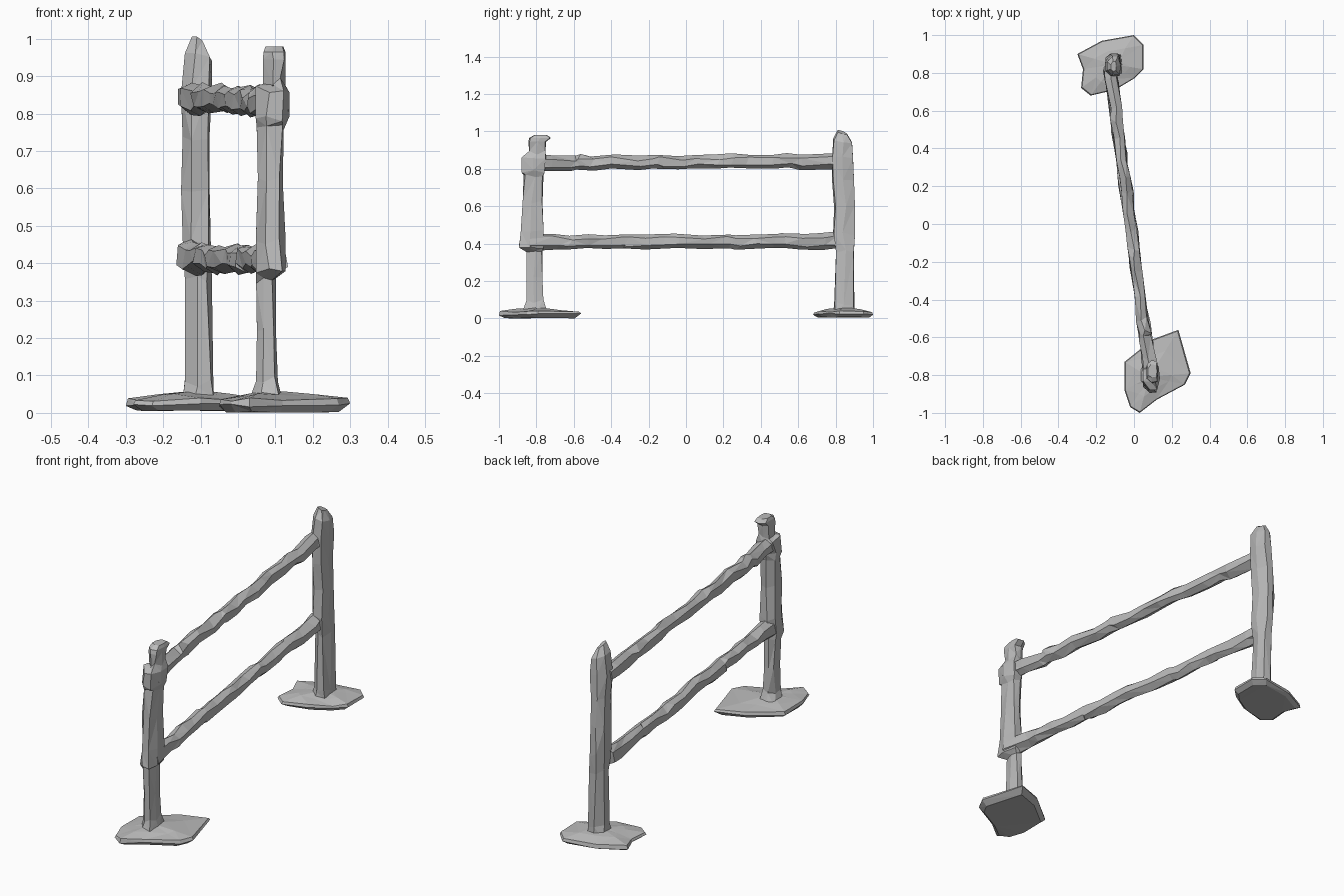
import bpy, bmesh, math, random
from mathutils import Vector

if "Cube" in bpy.data.objects:
    bpy.data.objects.remove(bpy.data.objects["Cube"], do_unlink=True)

random.seed(7)
grey = bpy.data.materials.new("weathered grey")
grey.use_nodes = True
colour = (0.5, 0.5, 0.5, 1)
grey.diffuse_color = colour
grey.node_tree.nodes["Principled BSDF"].inputs["Base Color"].default_value = colour


def finish(name, bm):
    """Triangulate into rough facets and link as a flat-shaded object."""
    bmesh.ops.recalc_face_normals(bm, faces=bm.faces)
    bmesh.ops.triangulate(bm, faces=bm.faces, quad_method="SHORT_EDGE")
    mesh = bpy.data.meshes.new(name)
    bm.to_mesh(mesh)
    bm.free()
    mesh.materials.append(grey)
    bpy.context.collection.objects.link(bpy.data.objects.new(name, mesh))


def loft(name, rings):
    """Skin a list of equally long point rings and cap both ends."""
    bm = bmesh.new()
    loops = [[bm.verts.new(p) for p in ring] for ring in rings]
    for low, high in zip(loops, loops[1:]):
        for i in range(len(low)):
            j = (i + 1) % len(low)
            bm.faces.new((low[i], low[j], high[j], high[i]))
    bm.faces.new(loops[0])
    bm.faces.new(loops[-1])
    finish(name, bm)


def post(name, sections, sides=7, lean=(0, 0)):
    """Hewn post from sections of z, x range and y range."""
    rings = []
    for z, x0, x1, y0, y1 in sections:
        ring = []
        for i in range(sides):
            a = math.tau * (i + random.uniform(-0.2, 0.2)) / sides
            u, v = math.cos(a), math.sin(a)
            grow = 1.06 / max(abs(u), abs(v), 0.8)     # squarish section
            dx, dy = u * grow * (x1 - x0) / 2, v * grow * (y1 - y0) / 2
            tilt = lean[0] * u + lean[1] * v if z > 0.9 else random.uniform(-0.012, 0.012)
            ring.append(((x0 + x1) / 2 + dx, (y0 + y1) / 2 + dy, z + tilt))
        rings.append(ring)
    loft(name, rings)


def rail(name, start, end, width, height, steps=19, sides=6):
    """Rough-cut beam with uneven sections between two points."""
    start, end = Vector(start), Vector(end)
    along = (end - start).normalized()
    across = along.cross(Vector((0, 0, 1))).normalized()
    up = across.cross(along)
    rings = []
    for k in range(steps):
        t = k / (steps - 1)
        wobble = random.uniform(-0.5, 0.5) / steps if 0 < k < steps - 1 else 0
        centre = start.lerp(end, t + wobble)
        centre += across * random.uniform(-0.006, 0.006) + up * random.uniform(-0.005, 0.005)
        swell = 1 + 0.25 * abs(2 * t - 1) ** 6
        ring = []
        for i in range(sides):
            a = math.tau * (i + 0.5 + random.uniform(-0.22, 0.22)) / sides
            r = swell * random.uniform(0.9, 1.1)
            slip = along * random.uniform(-0.016, 0.016)
            ring.append(centre + slip + across * math.cos(a) * width * r
                        + up * math.sin(a) * height * r)
        rings.append(ring)
    loft(name, rings)


def slab(name, outline, hub, bottom):
    """Flat stone foot: chipped rim, flat underside, low rise to the post."""
    def ring(scale, z, rough):
        return [(hub[0] + (x - hub[0]) * scale, hub[1] + (y - hub[1]) * scale,
                 z + random.uniform(-rough, rough)) for x, y in outline]
    loft(name, [ring(0.86, bottom, 0.002), ring(1, 0.022, 0.006),
                ring(0.97, 0.036, 0.005), ring(0.55, 0.048, 0.004),
                ring(0.2, 0.056, 0.002)])


# Front post, with swellings where the rails are jointed
post("front_post", [
    (0.03, 0.03, 0.12, -0.87, -0.74), (0.09, 0.05, 0.105, -0.85, -0.765),
    (0.22, 0.052, 0.1, -0.85, -0.77), (0.355, 0.05, 0.1, -0.85, -0.77),
    (0.375, 0.05, 0.125, -0.89, -0.765), (0.46, 0.05, 0.125, -0.88, -0.765),
    (0.62, 0.055, 0.118, -0.87, -0.77), (0.765, 0.052, 0.12, -0.865, -0.765),
    (0.79, 0.05, 0.135, -0.875, -0.76), (0.865, 0.05, 0.135, -0.875, -0.75),
    (0.885, 0.068, 0.125, -0.835, -0.755), (0.945, 0.068, 0.125, -0.84, -0.75),
    (0.965, 0.07, 0.125, -0.835, -0.725), (0.98, 0.075, 0.12, -0.81, -0.745)])

# Back post, ending in a blunt point
post("back_post", [
    (0.03, -0.145, -0.065, 0.79, 0.9), (0.08, -0.14, -0.068, 0.795, 0.897),
    (0.36, -0.14, -0.072, 0.805, 0.895), (0.45, -0.145, -0.075, 0.79, 0.9),
    (0.6, -0.15, -0.078, 0.795, 0.9), (0.74, -0.146, -0.078, 0.785, 0.895),
    (0.86, -0.15, -0.072, 0.785, 0.89), (0.95, -0.14, -0.072, 0.79, 0.885),
    (0.995, -0.122, -0.095, 0.81, 0.86)], lean=(-0.008, -0.01))

# Two rails running between the posts
for name, z in (("lower_rail", 0.412), ("upper_rail", 0.836)):
    rail(name, (0.092, -0.83, z - 0.004), (-0.128, 0.825, z + 0.004), 0.034, 0.038)

# Stone feet
slab("front_foot", [(-0.05, -0.73), (0.1, -0.61), (0.235, -0.56), (0.3, -0.79),
                    (0.27, -0.85), (0.12, -0.93), (0.03, -1), (-0.02, -0.97),
                    (-0.05, -0.88)], (0.08, -0.81), 0.002)
slab("back_foot", [(-0.3, 0.9), (-0.17, 0.97), (0, 1), (0.05, 0.95), (0.05, 0.82),
                   (0, 0.77), (-0.1, 0.71), (-0.23, 0.68), (-0.28, 0.72),
                   (-0.27, 0.82)], (-0.105, 0.845), 0.006)
